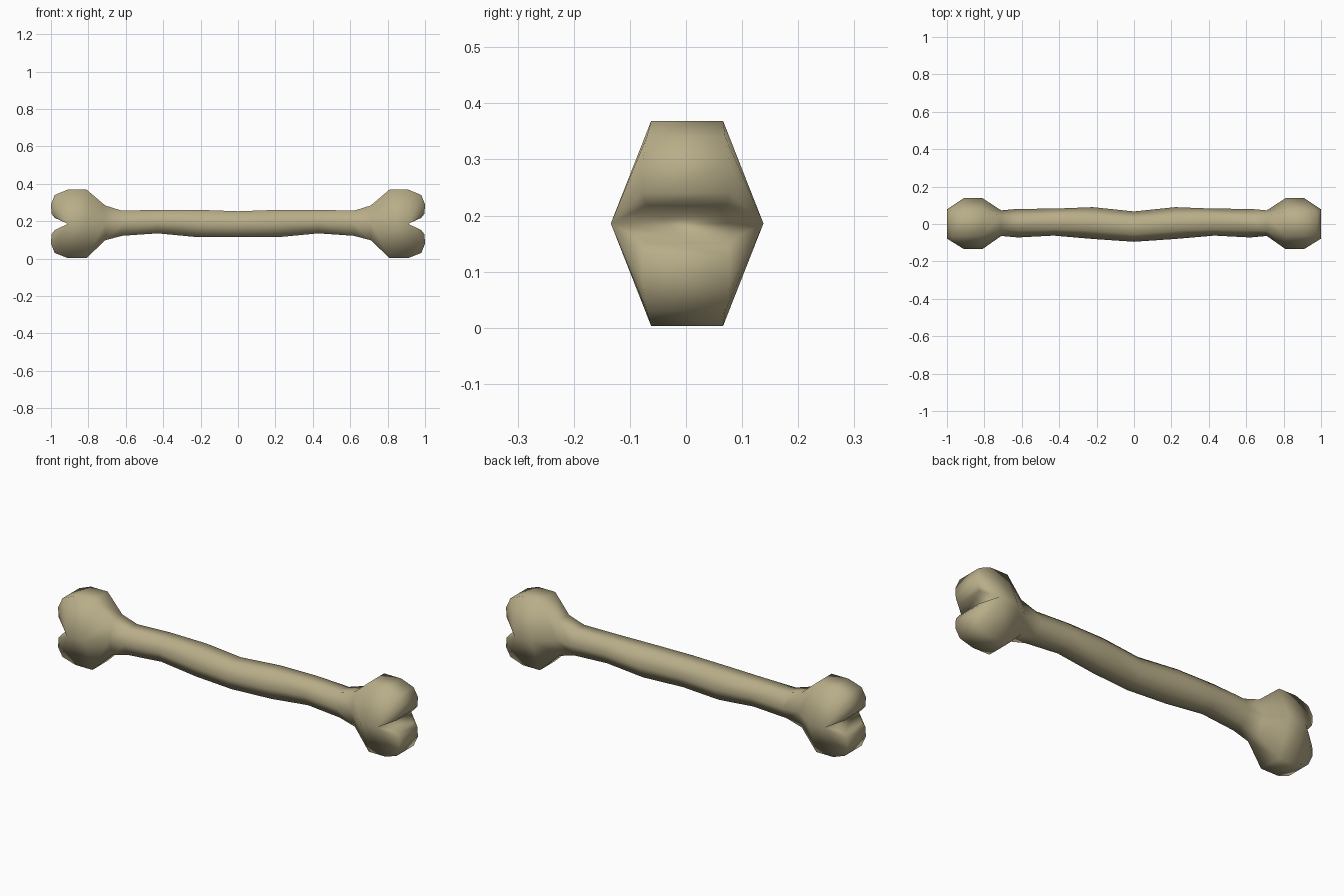
import bpy, bmesh, math

if "Cube" in bpy.data.objects:
    bpy.data.objects.remove(bpy.data.objects["Cube"])

MID = 0.185

# Shaft and knuckle stations: x, y min, y max, z min, z max, half width of flat top
stations = [
    (0.00, -0.095, 0.067, 0.115, 0.253, 0.040),
    (0.22, -0.080, 0.090, 0.115, 0.261, 0.040),
    (0.43, -0.062, 0.082, 0.135, 0.261, 0.038),
    (0.62, -0.072, 0.081, 0.122, 0.256, 0.038),
    (0.71, -0.064, 0.073, 0.098, 0.284, 0.040),
    (0.81, -0.134, 0.138, 0.003, 0.369, 0.064),
    (0.91, -0.134, 0.138, 0.003, 0.369, 0.064),
]

# Rounded tip of one knuckle lobe: x, height above the middle, half width
lobe_rows = [(0.98, 0.155, 0.070), (1.00, 0.105, 0.078), (0.997, 0.055, 0.078), (0.98, 0.033, 0.070)]

bm = bmesh.new()


def hex_ring(x, y0, y1, z0, z1, t):
    c, zm = (y0 + y1) / 2, (z0 + z1) / 2
    pts = [(y1, zm), (c + t, z1), (c - t, z1), (y0, zm), (c - t, z0), (c + t, z0)]
    return [bm.verts.new((x, y, z)) for y, z in pts]


# Hexagonal loft from the middle of the shaft to the widest part of the knuckles
rings = [hex_ring(*s) for s in stations]
for a, b in zip(rings, rings[1:]):
    for i in range(6):
        j = (i + 1) % 6
        bm.faces.new((a[i], a[j], b[j], b[i]))

# Two lobes that curl back into the notch
end = rings[-1]
for sign, right, left in ((1, end[1], end[2]), (-1, end[5], end[4])):
    for x, h, w in lobe_rows:
        r = bm.verts.new((x, w, MID + sign * h))
        l = bm.verts.new((x, -w, MID + sign * h))
        bm.faces.new((right, left, l, r))
        bm.faces.new((end[0], right, r))
        bm.faces.new((end[3], l, left))
        right, left = r, l
    bm.faces.new((right, left, end[3], end[0]))

# Mirror to the other end
geom = bm.verts[:] + bm.edges[:] + bm.faces[:]
bmesh.ops.mirror(bm, geom=geom, axis='X', merge_dist=0.0005)
bmesh.ops.remove_doubles(bm, verts=bm.verts[:], dist=0.0005)
bmesh.ops.recalc_face_normals(bm, faces=bm.faces[:])

mesh = bpy.data.meshes.new("bone")
bm.to_mesh(mesh)
bm.free()
bone = bpy.data.objects.new("bone", mesh)
bpy.context.collection.objects.link(bone)

mat = bpy.data.materials.new("old_bone")
mat.diffuse_color = (0.48, 0.42, 0.25, 1)
mat.use_nodes = True
mat.node_tree.nodes["Principled BSDF"].inputs["Base Color"].default_value = mat.diffuse_color
mesh.materials.append(mat)

bpy.context.view_layer.objects.active = bone
bone.select_set(True)
bpy.ops.object.shade_smooth_by_angle(angle=math.radians(75))
